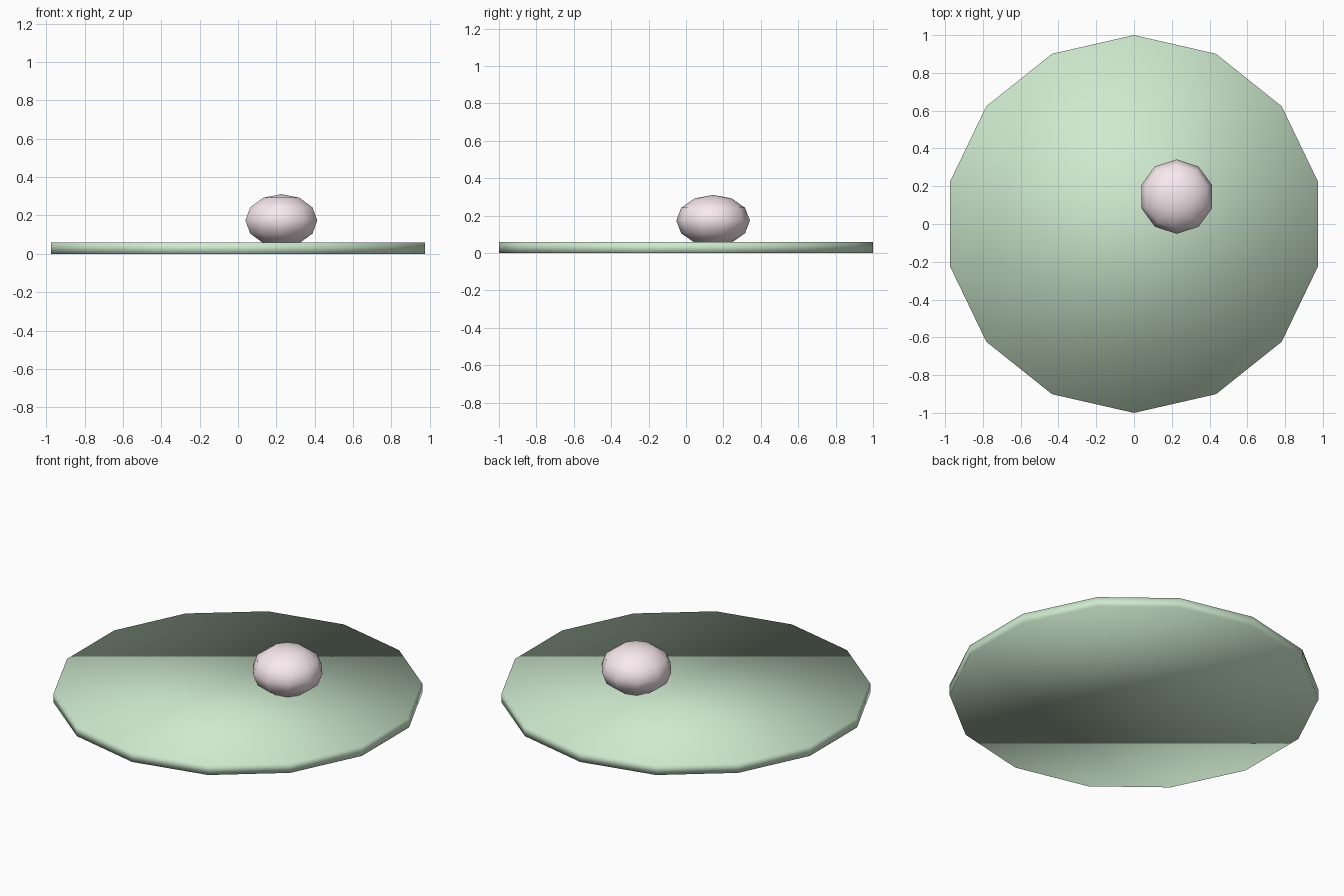
import bpy

if "Cube" in bpy.data.objects:
    bpy.data.objects.remove(bpy.data.objects["Cube"])


def finish(name, color):
    """Name the active object, smooth it and give it a colour."""
    obj = bpy.context.object
    obj.name = name
    mat = bpy.data.materials.new(name + "_colour")
    mat.diffuse_color = (*color, 1)
    mat.use_nodes = True
    mat.node_tree.nodes["Principled BSDF"].inputs["Base Color"].default_value = mat.diffuse_color
    obj.data.materials.append(mat)
    bpy.ops.object.shade_smooth()
    return obj


# Flat 14-sided pad, softly shaded over its rim
PAD_HEIGHT = 0.058
bpy.ops.mesh.primitive_cylinder_add(vertices=14, radius=1, depth=PAD_HEIGHT,
                                    location=(0, 0, PAD_HEIGHT / 2))
finish("pad", (0.62, 0.82, 0.62))

# Squashed low-poly bud sunk slightly into the pad
bpy.ops.mesh.primitive_uv_sphere_add(segments=10, ring_count=6, radius=1,
                                     location=(0.226, 0.145, 0.174))
bud = finish("flower_bud", (0.95, 0.82, 0.86))
bud.scale = (0.197, 0.197, 0.137)
